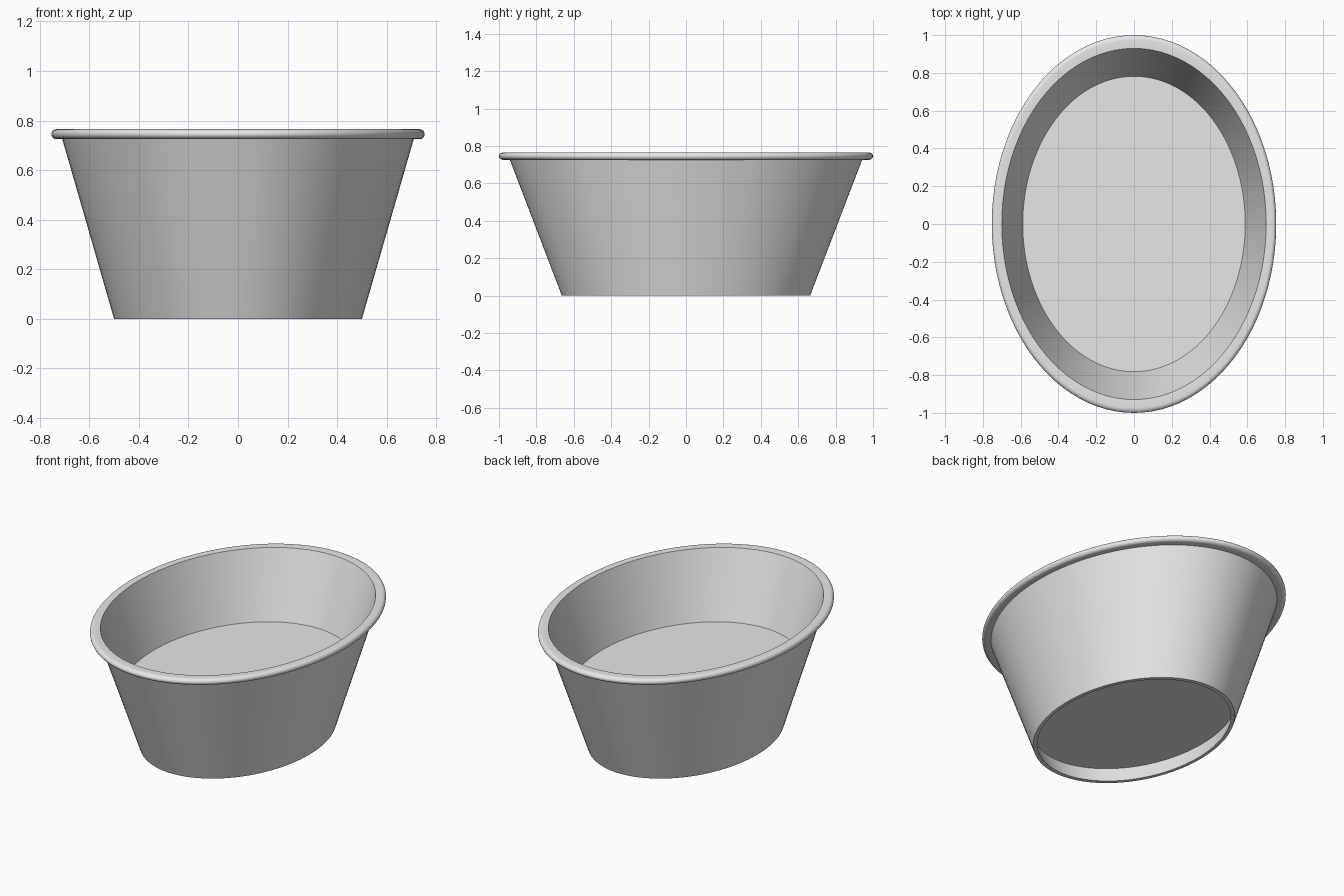
import bpy
import bmesh
import math

cube = bpy.data.objects.get("Cube")
if cube:
    bpy.data.objects.remove(cube, do_unlink=True)

SEGMENTS = 96
STRETCH = 1.328      # oval length relative to its width

grey = bpy.data.materials.new("plain grey")
grey.use_nodes = True
grey.diffuse_color = (0.8, 0.8, 0.8, 1)
grey.node_tree.nodes["Principled BSDF"].inputs["Base Color"].default_value = grey.diffuse_color


def oval_lathe(name, profile, material):
    """Sweep a (radius, height) profile round z; radius 0 closes to a flat cap."""
    bm = bmesh.new()
    rings = []
    for radius, z in profile:
        ring = []
        for i in range(SEGMENTS):
            a = math.tau * i / SEGMENTS
            ring.append(bm.verts.new((radius * math.cos(a), radius * STRETCH * math.sin(a), z)))
        rings.append(ring)
    for low, high in zip(rings, rings[1:]):
        for i in range(SEGMENTS):
            j = (i + 1) % SEGMENTS
            bm.faces.new((low[i], low[j], high[j], high[i]))
    # Flat underside and flat floor
    bm.faces.new(rings[0][::-1])
    bm.faces.new(rings[-1])
    bmesh.ops.recalc_face_normals(bm, faces=bm.faces)
    mesh = bpy.data.meshes.new(name)
    bm.to_mesh(mesh)
    bm.free()
    mesh.materials.append(material)
    obj = bpy.data.objects.new(name, mesh)
    bpy.context.collection.objects.link(obj)
    bpy.ops.object.select_all(action="DESELECT")
    obj.select_set(True)
    bpy.context.view_layer.objects.active = obj
    bpy.ops.object.shade_smooth_by_angle(angle=math.radians(30))
    return obj


# Shallow recess under the base, then the foot and the flared outer wall
foot = [(0.508, 0.1), (0.48, 0), (0.5, 0), (0.709, 0.725)]

# Rolled rim with a rounded outer edge
rim_radius, rim_centre, rim_height = 0.02, 0.733, 0.745
rim = []
for k in range(13):
    a = -math.pi / 2 + math.pi * k / 12
    rim.append((rim_centre + rim_radius * math.cos(a), rim_height + rim_radius * math.sin(a)))

# Inner wall down to the raised floor
inside = [(0.7, 0.763), (0.589, 0.36)]

oval_lathe("oval_tub", foot + rim + inside, grey)
